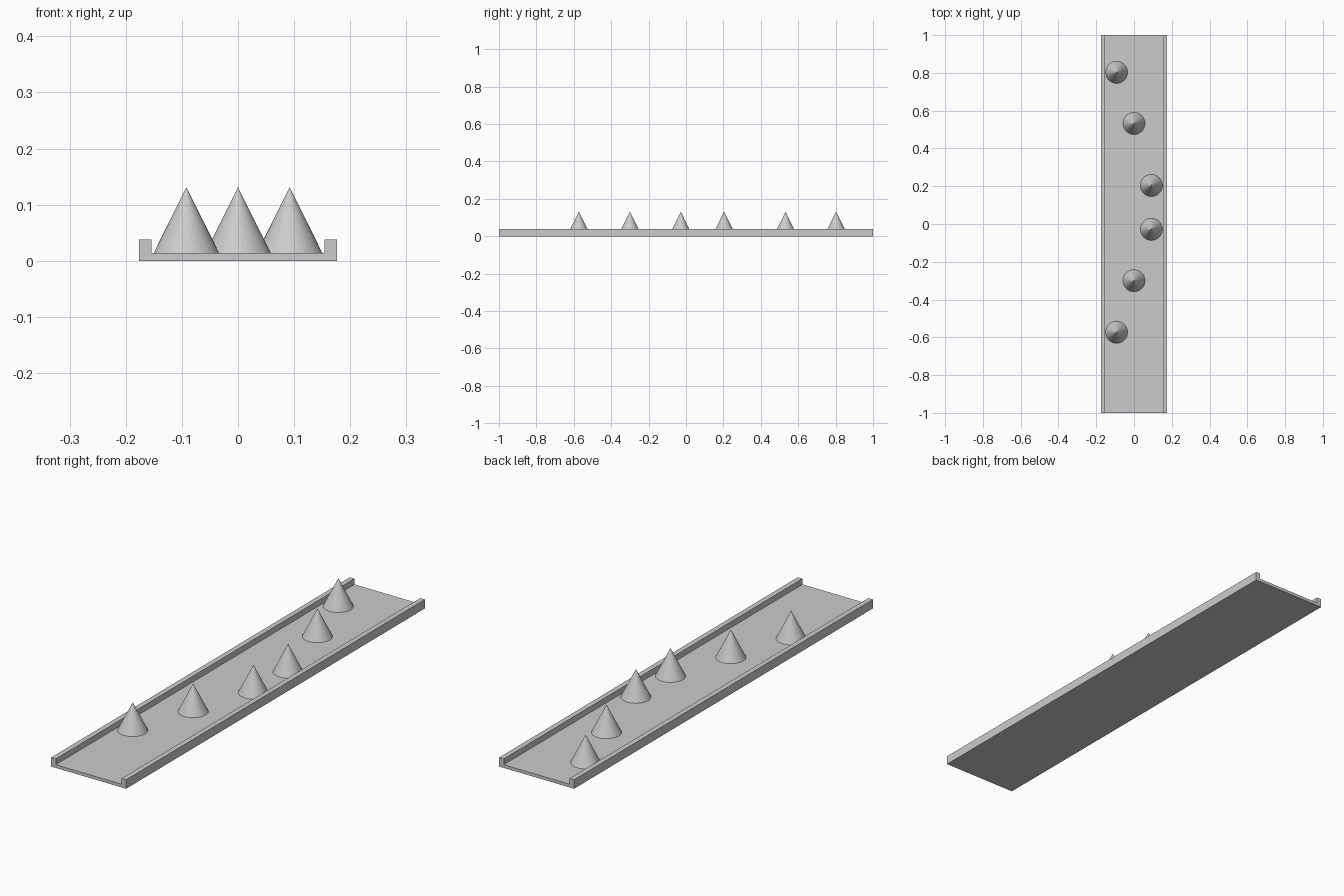
import bpy
import bmesh

if "Cube" in bpy.data.objects:
    bpy.data.objects.remove(bpy.data.objects["Cube"])

HALF_W, INNER_W = 0.176, 0.154      # outer and inner half widths
FLOOR, RIM, TIP = 0.0135, 0.038, 0.131
CONE_R = 0.0585

grey = bpy.data.materials.new("light_grey")
grey.diffuse_color = (0.6, 0.6, 0.6, 1)
grey.use_nodes = True
grey.node_tree.nodes["Principled BSDF"].inputs["Base Color"].default_value = grey.diffuse_color


def finish(bm, name):
    bmesh.ops.recalc_face_normals(bm, faces=bm.faces)
    mesh = bpy.data.meshes.new(name)
    bm.to_mesh(mesh)
    bm.free()
    mesh.materials.append(grey)
    obj = bpy.data.objects.new(name, mesh)
    bpy.context.collection.objects.link(obj)
    return obj


# Channel-shaped track: U profile extruded along y
half = [(HALF_W, 0), (HALF_W, RIM), (INNER_W, RIM), (INNER_W, FLOOR)]
profile = half + [(-x, z) for x, z in reversed(half)]
bm = bmesh.new()
face = bm.faces.new([bm.verts.new((x, -1, z)) for x, z in profile])
ext = bmesh.ops.extrude_face_region(bm, geom=[face])
verts = [g for g in ext["geom"] if isinstance(g, bmesh.types.BMVert)]
bmesh.ops.translate(bm, verts=verts, vec=(0, 2, 0))
finish(bm, "track")

# Cones in a slalom layout, standing on the track floor
spots = [(-0.092, 0.803), (0, 0.532), (0.092, 0.204),
         (0.092, -0.028), (0, -0.30), (-0.092, -0.573)]
for i, (x, y) in enumerate(spots, 1):
    bm = bmesh.new()
    bmesh.ops.create_cone(bm, cap_ends=True, segments=40,
                          radius1=CONE_R, radius2=0, depth=TIP - FLOOR)
    bmesh.ops.remove_doubles(bm, verts=bm.verts, dist=1e-5)
    cone = finish(bm, f"cone_{i}")
    cone.location = (x, y, (FLOOR + TIP) / 2)
